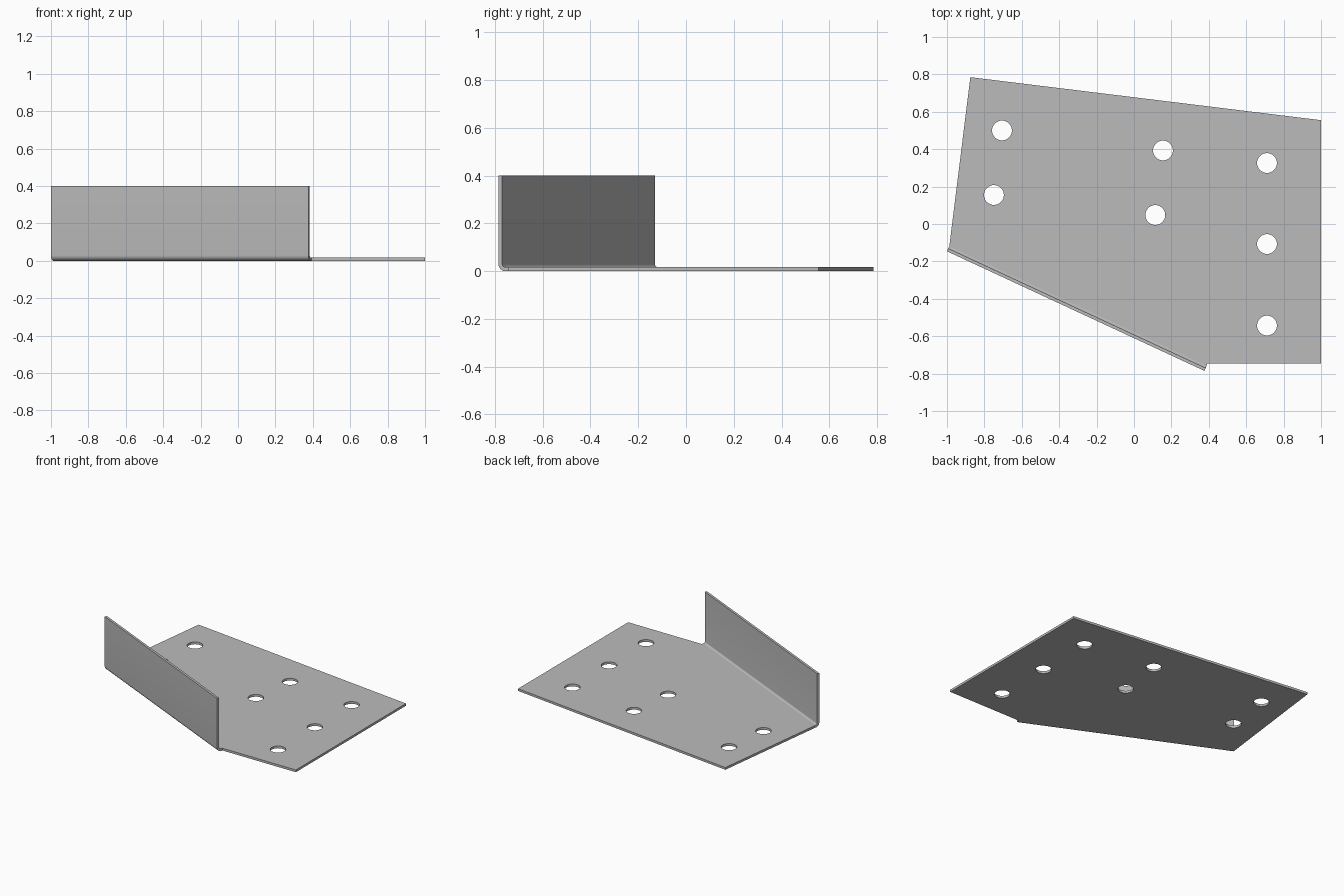
import bpy, bmesh, math
from mathutils import Vector

cube = bpy.data.objects.get("Cube")
if cube:
    bpy.data.objects.remove(cube, do_unlink=True)

THICK = 0.017
BEND = 0.03          # outer bend radius
HEIGHT = 0.4
HOLE_R = 0.053

steel = bpy.data.materials.new("grey_steel")
steel.use_nodes = True
steel.diffuse_color = (0.5, 0.5, 0.5, 1)
steel.node_tree.nodes["Principled BSDF"].inputs["Base Color"].default_value = (0.5, 0.5, 0.5, 1)

# Fold line: outer face of the flange, and the direction towards the plate
left = Vector((-1.0, -0.146, 0))
right = Vector((0.376, -0.785, 0))
along = (right - left).normalized()
inward = Vector((-along.y, along.x, 0))


def finish(obj, angle):
    bpy.ops.object.select_all(action='DESELECT')
    obj.select_set(True)
    bpy.context.view_layer.objects.active = obj
    if obj.type == 'CURVE':
        bpy.ops.object.convert(target='MESH')
        obj = bpy.context.view_layer.objects.active
    bpy.ops.object.shade_smooth_by_angle(angle=math.radians(angle))


def add_loop(curve, points):
    spline = curve.splines.new('POLY')
    spline.points.add(len(points) - 1)
    for p, (x, y) in zip(spline.points, points):
        p.co = (x, y, 0, 1)
    spline.use_cyclic_u = True


# Base plate: filled outline with round holes
curve = bpy.data.curves.new("base_plate", 'CURVE')
curve.dimensions = '2D'
curve.fill_mode = 'BOTH'
curve.extrude = THICK / 2
a, b = left + inward * BEND, right + inward * BEND
add_loop(curve, [a.xy, b.xy, (0.392, -0.745), (1, -0.745), (1, 0.555), (-0.875, 0.785)])
holes = [(-0.706, 0.5), (-0.749, 0.155), (0.155, 0.393), (0.114, 0.048),
         (0.711, 0.326), (0.711, -0.107), (0.711, -0.543)]
for hx, hy in holes:
    ring = [math.tau * i / 40 for i in range(40)]
    add_loop(curve, [(hx + HOLE_R * math.cos(t), hy + HOLE_R * math.sin(t)) for t in ring])
plate = bpy.data.objects.new("base_plate", curve)
plate.location.z = THICK / 2
plate.data.materials.append(steel)
bpy.context.collection.objects.link(plate)
finish(plate, 30)

# Upright flange: bent cross-section swept along the fold
arc = [math.pi / 2 * i / 8 for i in range(9)]


def arc_points(r):
    return [(BEND - r * math.sin(t), BEND - r * math.cos(t)) for t in arc]


outer = arc_points(BEND) + [(0, HEIGHT)]
inner = arc_points(BEND - THICK) + [(THICK, HEIGHT)]
bm = bmesh.new()


def section(origin, pts):
    return [bm.verts.new(origin + inward * d + Vector((0, 0, z))) for d, z in pts]


lo, li = section(left, outer), section(left, inner)
ro, ri = section(right, outer), section(right, inner)
for i in range(len(outer) - 1):
    j = i + 1
    bm.faces.new((lo[i], lo[j], ro[j], ro[i]))
    bm.faces.new((li[i], ri[i], ri[j], li[j]))
    bm.faces.new((lo[i], li[i], li[j], lo[j]))
    bm.faces.new((ro[i], ro[j], ri[j], ri[i]))
bm.faces.new((lo[-1], li[-1], ri[-1], ro[-1]))
bmesh.ops.recalc_face_normals(bm, faces=bm.faces)
mesh = bpy.data.meshes.new("bent_flange")
bm.to_mesh(mesh)
bm.free()
# An open shell needs its outside confirmed by the top edge
if mesh.polygons[-1].normal.z < 0:
    mesh.flip_normals()
mesh.materials.append(steel)
flange = bpy.data.objects.new("bent_flange", mesh)
bpy.context.collection.objects.link(flange)
finish(flange, 30)
